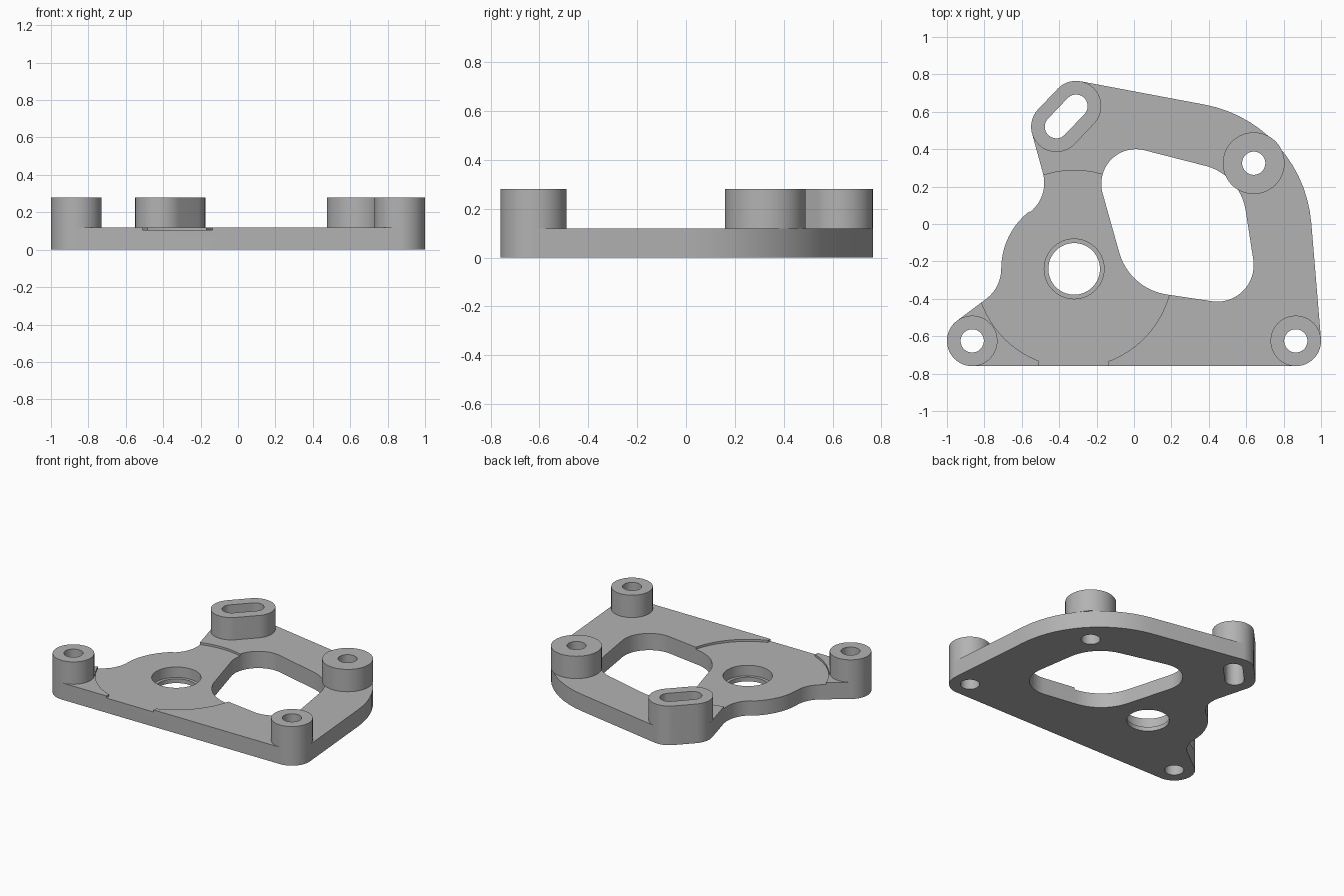
import bpy
import bmesh
from math import acos, atan2, ceil, cos, hypot, pi, sin

if "Cube" in bpy.data.objects:
    bpy.data.objects.remove(bpy.data.objects["Cube"])

PLATE_TOP = 0.12
BOSS_TOP = 0.28
RECESS_FLOOR = 0.105
BORE = (-0.32, -0.24)

grey = bpy.data.materials.new("machined grey")
grey.use_nodes = True
grey.diffuse_color = (0.45, 0.45, 0.45, 1)
grey.node_tree.nodes["Principled BSDF"].inputs["Base Color"].default_value = grey.diffuse_color


def belt(circles):
    """Counter-clockwise outline of arcs and tangent lines; negative radius = concave arc."""
    if len(circles) == 1:
        x, y, r = circles[0]
        return [(x + r * cos(i * pi / 32), y + r * sin(i * pi / 32)) for i in range(64)]
    normals = []
    for (x1, y1, r1), (x2, y2, r2) in zip(circles, circles[1:] + circles[:1]):
        ratio = (r1 - r2) / hypot(x2 - x1, y2 - y1)
        normals.append(atan2(y2 - y1, x2 - x1) - acos(max(-1, min(1, ratio))))
    points = []
    for i, (x, y, r) in enumerate(circles):
        start = normals[i - 1]
        sweep = (normals[i] - start) % (2 * pi)
        if r < 0:
            sweep -= 2 * pi
        steps = max(2, ceil(abs(sweep) * 32 / pi))
        for k in range(steps + 1):
            a = start + sweep * k / steps
            p = (x + r * cos(a), y + r * sin(a))
            if not points or hypot(p[0] - points[-1][0], p[1] - points[-1][1]) > 0.004:
                points.append(p)
    return points


def prism(name, outline, z0, z1):
    bm = bmesh.new()
    face = bm.faces.new([bm.verts.new((x, y, z0)) for x, y in outline])
    top = bmesh.ops.extrude_face_region(bm, geom=[face])["geom"]
    bmesh.ops.translate(bm, vec=(0, 0, z1 - z0),
                        verts=[g for g in top if isinstance(g, bmesh.types.BMVert)])
    bmesh.ops.recalc_face_normals(bm, faces=bm.faces)
    mesh = bpy.data.meshes.new(name)
    bm.to_mesh(mesh)
    bm.free()
    mesh.materials.append(grey)
    obj = bpy.data.objects.new(name, mesh)
    bpy.context.collection.objects.link(obj)
    return obj


def select(obj):
    bpy.ops.object.select_all(action='DESELECT')
    obj.select_set(True)
    bpy.context.view_layer.objects.active = obj


def cut(obj, outline, z0=-0.1, z1=0.5):
    cutter = prism("cutter", outline, z0, z1)
    cutter.hide_render = True
    mod = obj.modifiers.new("cut", 'BOOLEAN')
    mod.operation = 'DIFFERENCE'
    mod.solver = 'EXACT'
    mod.object = cutter
    select(obj)
    bpy.ops.object.modifier_apply(modifier=mod.name)
    bpy.data.objects.remove(cutter)


# Boss centre lines: one circle is round, two make a slot
HOLE = 0.062
bosses = {
    "front_right_boss": ([(-0.865, -0.625)], 0.135),
    "front_left_boss": ([(0.865, -0.625)], 0.135),
    "back_left_boss": ([(0.64, 0.325)], 0.165),
    "slotted_boss": ([(-0.31, 0.63), (-0.415, 0.52)], 0.135),
}

# Base plate outline, wrapped around the bosses and the bore
plate = prism("base_plate", belt([
    (-0.865, -0.625, 0.135), (0.865, -0.625, 0.135), (0.25, -0.05, 0.70),
    (-0.31, 0.63, 0.135), (-0.415, 0.52, 0.135),
    (-0.68, 0.22, -0.20), (*BORE, 0.39), (-0.91, -0.24, -0.20)]), 0, PLATE_TOP)

# Large rounded window
cut(plate, belt([(0.22, -0.07, 0.31), (0.445, -0.22, 0.195),
                 (0.31, 0.03, 0.29), (0.01, 0.215, 0.185)]))

# Shallow round recess with its outlet through the front edge
cut(plate, belt([(*BORE, 0.527)]), RECESS_FLOOR)
cut(plate, [(-0.51, -0.9), (-0.135, -0.9), (-0.135, -0.70), (-0.51, -0.70)], RECESS_FLOOR)

# Stepped bore
cut(plate, belt([(*BORE, 0.16)]), 0.03)
cut(plate, belt([(*BORE, 0.138)]))

# Bosses, each with a hole that runs on through the plate
parts = [plate]
for name, (centres, radius) in bosses.items():
    hole = belt([(x, y, HOLE) for x, y in centres])
    boss = prism(name, belt([(x, y, radius) for x, y in centres]), PLATE_TOP, BOSS_TOP)
    cut(boss, hole)
    cut(plate, hole)
    parts.append(boss)

for part in parts:
    select(part)
    bpy.ops.object.shade_smooth_by_angle(angle=pi / 6)
